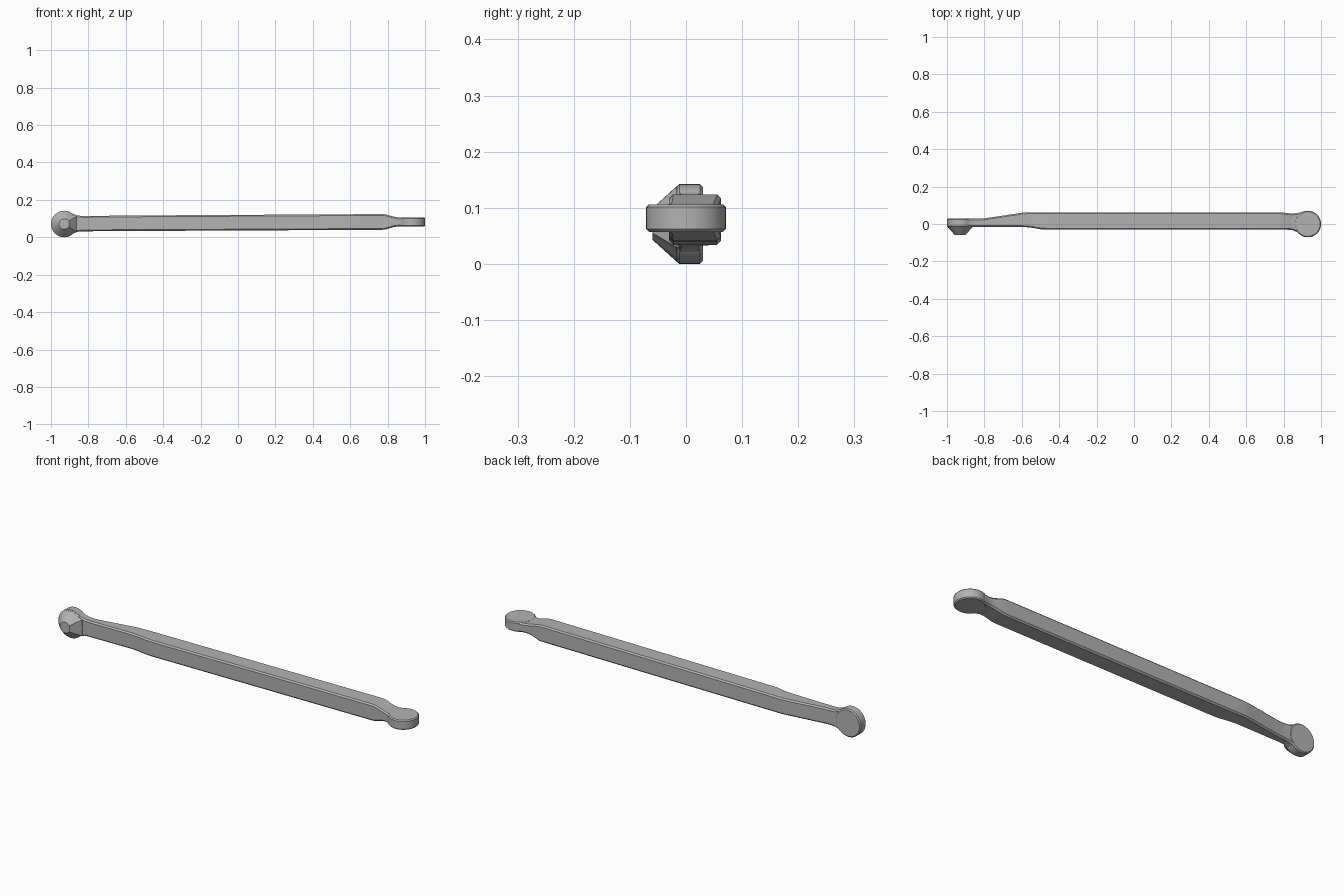
import bpy, bmesh, math

cube = bpy.data.objects.get("Cube")
if cube:
    bpy.data.objects.remove(cube, do_unlink=True)

metal = bpy.data.materials.new("grey metal")
metal.use_nodes = True
metal.diffuse_color = (0.45, 0.45, 0.45, 1)
metal.node_tree.nodes["Principled BSDF"].inputs["Base Color"].default_value = (0.45, 0.45, 0.45, 1)


def loft(name, rings, bevel=0.0):
    """Skin a list of equal-length point rings and cap both ends."""
    bm = bmesh.new()
    loops = [[bm.verts.new(p) for p in ring] for ring in rings]
    n = len(loops[0])
    for a, b in zip(loops, loops[1:]):
        for i in range(n):
            j = (i + 1) % n
            bm.faces.new((a[i], a[j], b[j], b[i]))
    caps = [bm.faces.new(loops[0]), bm.faces.new(loops[-1])]
    bmesh.ops.recalc_face_normals(bm, faces=bm.faces)
    if bevel:
        rim = {e for f in caps for e in f.edges}
        bmesh.ops.bevel(bm, geom=list(rim), offset=bevel, segments=1, affect='EDGES')
    mesh = bpy.data.meshes.new(name)
    bm.to_mesh(mesh)
    bm.free()
    mesh.materials.append(metal)
    obj = bpy.data.objects.new(name, mesh)
    bpy.context.collection.objects.link(obj)
    bpy.ops.object.select_all(action='DESELECT')
    obj.select_set(True)
    bpy.context.view_layer.objects.active = obj
    bpy.ops.object.shade_smooth_by_angle(angle=math.radians(25))
    return obj


def section(x, y0, y1, z0, z1, c=0.007):
    """Chamfered rectangle across the bar."""
    return [(x, y0 + c, z0), (x, y1 - c, z0), (x, y1, z0 + c), (x, y1, z1 - c),
            (x, y1 - c, z1), (x, y0 + c, z1), (x, y0, z1 - c), (x, y0, z0 + c)]


def circle(r, n=40):
    return [(r * math.cos(2 * math.pi * i / n), r * math.sin(2 * math.pi * i / n)) for i in range(n)]


# Bar: flares into the upright eye, swells to full depth, thins into the flat eye
loft("bar", [section(*s) for s in (
    (-0.90, -0.016, 0.029, 0.010, 0.134),
    (-0.875, -0.016, 0.029, 0.023, 0.122),
    (-0.855, -0.016, 0.029, 0.030, 0.116),
    (-0.83, -0.016, 0.029, 0.032, 0.114),
    (-0.80, -0.016, 0.030, 0.032, 0.114),
    (-0.60, -0.016, 0.060, 0.034, 0.116),
    (-0.575, -0.017, 0.062, 0.034, 0.116),
    (-0.54, -0.021, 0.062, 0.034, 0.116),
    (-0.50, -0.028, 0.062, 0.034, 0.117),
    (-0.47, -0.030, 0.062, 0.034, 0.117),
    (0.77, -0.030, 0.062, 0.040, 0.124),
    (0.79, -0.030, 0.062, 0.042, 0.122),
    (0.83, -0.031, 0.057, 0.054, 0.111),
    (0.85, -0.034, 0.056, 0.057, 0.107),
    (0.87, -0.042, 0.058, 0.058, 0.105),
    (0.90, -0.061, 0.064, 0.058, 0.105))])

# Round eyes at either end, one upright and one flat
loft("upright_eye", [[(-0.929 + u, y, 0.071 + v) for u, v in circle(0.071)]
                     for y in (-0.017, 0.030)], 0.005)
loft("flat_eye", [[(0.929 + u, v, z) for u, v in circle(0.071)]
                  for z in (0.057, 0.106)], 0.005)

# Tapered boss: round on the outside, one flat facet towards the bar
angles = [math.radians(32 + 296 * i / 24) for i in range(25)]


def boss_ring(r, y, corner):
    last = len(angles) - 1
    return [(-0.929 + (corner if i in (0, last) else r) * math.cos(a), y,
             0.071 + (corner if i in (0, last) else r) * math.sin(a))
            for i, a in enumerate(angles)]


loft("boss", [boss_ring(0.067, -0.008, 0.078), boss_ring(0.067, -0.017, 0.078),
              boss_ring(0.028, -0.060, 0.030)])
